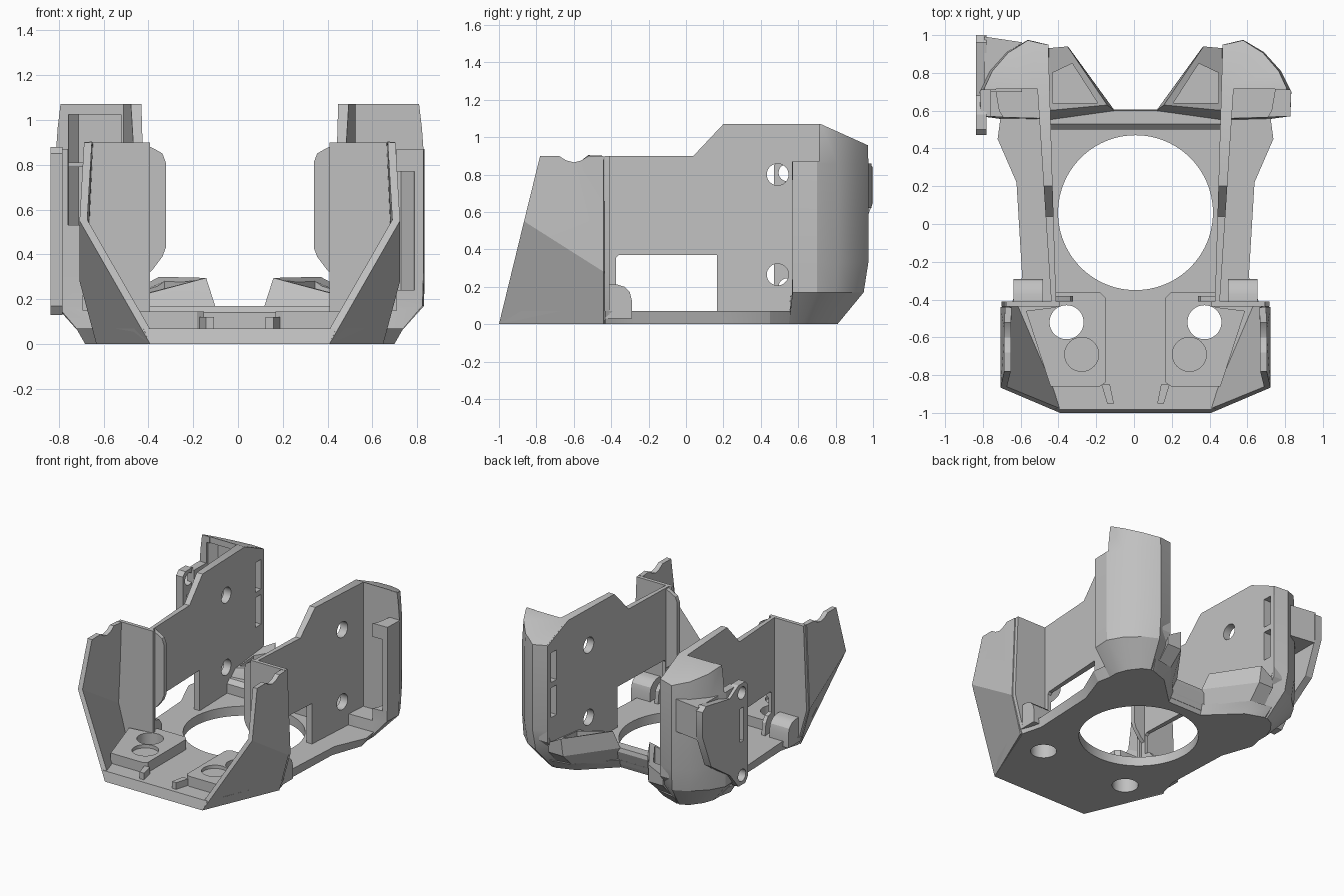
import bpy, bmesh, math

cube = bpy.data.objects.get("Cube")
if cube:
    bpy.data.objects.remove(cube, do_unlink=True)

grey = bpy.data.materials.new("plain grey")
grey.use_nodes = True
grey.diffuse_color = (0.53, 0.53, 0.53, 1)
grey.node_tree.nodes["Principled BSDF"].inputs["Base Color"].default_value = (0.53, 0.53, 0.53, 1)

MID = 0.008  # x of the symmetry plane; the plate on one side shifts it off zero


def make(name, verts, faces):
    bm = bmesh.new()
    vs = [bm.verts.new((x + MID, y, z)) for x, y, z in verts]
    for f in faces:
        bm.faces.new([vs[i] for i in f])
    bm.normal_update()
    bmesh.ops.recalc_face_normals(bm, faces=bm.faces)
    bmesh.ops.triangulate(bm, faces=[f for f in bm.faces if len(f.verts) > 4])
    bmesh.ops.recalc_face_normals(bm, faces=bm.faces)
    me = bpy.data.meshes.new(name)
    bm.to_mesh(me)
    bm.free()
    me.materials.append(grey)
    ob = bpy.data.objects.new(name, me)
    bpy.context.collection.objects.link(ob)
    return ob


def loft(name, layers):
    """Solid skinned through rings of 3D points."""
    n = len(layers[0])
    verts = [p for ring in layers for p in ring]
    faces = [tuple(range(n)), tuple(range((len(layers) - 1) * n, len(layers) * n))]
    for k in range(len(layers) - 1):
        for i in range(n):
            j = (i + 1) % n
            faces.append((k * n + i, k * n + j, (k + 1) * n + j, (k + 1) * n + i))
    return make(name, verts, faces)


def ring(poly, z, s=1):
    return [(s * x, y, z) for x, y in poly]


def prism(name, poly, z0, z1, s=1):
    return loft(name, [ring(poly, z0, s), ring(poly, z1, s)])


def box(name, x0, x1, y0, y1, z0, z1, s=1):
    return prism(name, [(x0, y0), (x1, y0), (x1, y1), (x0, y1)], z0, z1, s)


def side_prism(name, poly, x_in, x_out, s=1):
    """Extrude a (y, z) profile along x; x_in and x_out are functions of y."""
    return loft(name, [[(s * x_in(y), y, z) for y, z in poly],
                       [(s * x_out(y), y, z) for y, z in poly]])


def front_prism(name, poly, y0, y1, s=1):
    """Extrude an (x, z) profile along y."""
    return loft(name, [[(s * x, y, z) for x, z in poly] for y in (y0, y1)])


def disc(cx, cy, r, n=48):
    return [(cx + r * math.cos(2 * math.pi * i / n), cy + r * math.sin(2 * math.pi * i / n))
            for i in range(n)]


def apply_mod(ob, kind, **props):
    m = ob.modifiers.new("m", kind)
    for k, v in props.items():
        setattr(m, k, v)
    bpy.context.view_layer.objects.active = ob
    bpy.ops.object.modifier_apply(modifier=m.name)


def cut(ob, *cutters):
    for c in cutters:
        apply_mod(ob, 'BOOLEAN', object=c, operation='DIFFERENCE', solver='EXACT')
        bpy.data.objects.remove(c, do_unlink=True)


def mirrored(half):
    return half + [(-x, y) for x, y in reversed(half)]


# Floor plate with the large round opening and two small holes
low = [(0.4, -1), (0.63, -0.43), (0.59, -0.28), (0.61, 0.22), (0.69, 0.45),
       (0.66, 0.6), (0.6, 0.75), (0.5, 0.81), (0.36, 0.76), (0.14, 0.55)]
high = [(0.43, -0.983), (0.66, -0.43), (0.6, -0.28), (0.63, 0.22), (0.73, 0.45),
        (0.71, 0.6), (0.64, 0.79), (0.52, 0.86), (0.36, 0.83), (0.13, 0.58)]
floor = loft("floor_plate", [ring(mirrored(low), 0), ring(mirrored(high), 0.07)])
cut(floor, prism("c", disc(0, 0.06, 0.41, 96), -0.1, 0.2),
    prism("c", disc(0.365, -0.52, 0.09), -0.1, 0.2),
    prism("c", disc(-0.365, -0.52, 0.09), -0.1, 0.2))

# Raised bar across the back of the floor
bar = [[(-0.46, y0, z), (0.46, y0, z), (0.46, y1, z), (-0.46, y1, z)]
       for z, y0, y1 in ((0.03, 0.5, 0.565), (0.14, 0.5, 0.605), (0.17, 0.53, 0.6))]
loft("rear_bar", bar)


def wall_in(y):
    return 0.42 + 0.03 * (y + 0.43)


def wall_out(y):
    return 0.445 + 0.065 * (y + 0.43)


def inner(y):
    return 0.3


def outer(y):
    return 0.7


def slots(s):
    return [box("c", 0.3, 0.56, 0.85, 0.915, z0, z1, s) for z0, z1 in ((0.42, 0.64), (0.68, 0.9))]


for s, side in ((1, "left"), (-1, "right")):
    # Thin side wall with window, two screw holes and two rear slots
    wall = side_prism(side + "_wall",
                      [(-0.43, 0.03), (-0.43, 0.9), (0.04, 0.9), (0.2, 1.07), (0.72, 1.07),
                       (0.95, 0.965), (0.95, 0.25), (0.8, 0.03)], wall_in, wall_out, s)
    window = [(-0.29, 0.07), (0.165, 0.07), (0.165, 0.37), (-0.36, 0.37),
              (-0.375, 0.355), (-0.375, 0.21), (-0.33, 0.2), (-0.3, 0.16)]
    cut(wall, side_prism("c", window, inner, outer, s),
        side_prism("c", disc(0.49, 0.8, 0.058, 32), inner, outer, s),
        side_prism("c", disc(0.49, 0.265, 0.058, 32), inner, outer, s), *slots(s))

    # Thin upright flange with clipped corners at the front end of the wall
    front_prism(side + "_wall_flange",
                [(0.44, 0.29), (0.39, 0.33), (0.345, 0.39), (0.33, 0.43), (0.33, 0.81),
                 (0.345, 0.85), (0.38, 0.87), (0.44, 0.9)], -0.41, -0.38, s)

    # Front wing: folded outer skin and the cross wall behind it
    skin = [(0.4, -1, 0), (0.64, -0.44, 0), (0.715, -0.44, 0.28), (0.715, -0.866, 0.55),
            (0.69, -0.44, 0.9), (0.695, -0.52, 0.9), (0.695, -0.56, 0.875), (0.695, -0.6, 0.865),
            (0.695, -0.64, 0.875), (0.695, -0.68, 0.9), (0.695, -0.78, 0.9)]
    wing = make(side + "_wing", [(s * x, y, z) for x, y, z in skin],
                [(0, 1, 2, 3), (3, 2, 4, 5, 6, 7, 8, 9, 10)])
    facing = sum(p.normal.x for p in wing.data.polygons) * s
    apply_mod(wing, 'SOLIDIFY', thickness=0.035, offset=-1 if facing > 0 else 1)
    cross = [(0.4, 0.03), (0.64, 0.03), (0.71, 0.28), (0.685, 0.9), (0.4, 0.9)]
    front_prism(side + "_wing_cross_wall", cross, -0.437, -0.41, s)

    # Raised front block with a through hole and a shallow round seat
    block = prism(side + "_front_block",
                  [(0.16, -0.84), (0.19, -0.86), (0.45, -0.86), (0.58, -0.46),
                   (0.42, -0.44), (0.42, -0.36), (0.19, -0.36), (0.16, -0.39)], 0.05, 0.145, s)
    cut(block, prism("c", disc(0.365, -0.52, 0.09), -0.1, 0.3, s),
        prism("c", disc(0.285, -0.69, 0.09), 0.12, 0.3, s))

    # Small cheek flanking the middle of the front edge
    prism(side + "_front_cheek", [(0.115, -0.95), (0.15, -0.95), (0.18, -0.85), (0.135, -0.85)],
          0.05, 0.12, s)

    # Rounded tab beside the window
    tab = [(-0.43, 0.03), (-0.29, 0.03), (-0.29, 0.13), (-0.3, 0.17), (-0.33, 0.2),
           (-0.37, 0.213), (-0.43, 0.213)]
    side_prism(side + "_tab", tab, lambda y: 0.49, lambda y: 0.645, s)

    # Rear corner lobe: chamfered base, rounded outer shell, sloping top
    r0 = [(0.46, 0.55), (0.46, 0.78), (0.52, 0.81), (0.58, 0.78), (0.64, 0.7), (0.67, 0.62), (0.67, 0.55)]
    r1 = [(0.46, 0.56), (0.45, 0.9), (0.56, 0.95), (0.66, 0.9), (0.765, 0.8), (0.822, 0.7), (0.815, 0.57)]
    r2 = [(0.46, 0.56), (0.465, 0.95), (0.57, 0.975), (0.68, 0.91), (0.77, 0.81), (0.825, 0.7), (0.82, 0.57)]
    r3 = [(0.46, 0.56), (0.47, 0.95), (0.57, 0.97), (0.67, 0.905), (0.755, 0.81), (0.8, 0.72), (0.8, 0.57)]
    lobe = loft(side + "_rear_lobe",
                [ring(r0, 0, s), ring(r1, 0.17, s), ring(r2, 0.33, s), ring(r2, 0.86, s), ring(r3, 1.07, s)])
    if s > 0:
        pocket = prism("c", [(0.7, 0.4), (0.785, 0.4), (0.775, 0.73), (0.72, 0.8), (0.7, 0.8)], 0.24, 0.77, s)
    else:
        pocket = prism("c", [(0.53, 0.4), (0.77, 0.4), (0.765, 0.73), (0.72, 0.78), (0.53, 0.78)], 0.53, 1.025, s)
    cut(lobe, box("c", 0.3, 1, 0.4, 0.71, 0.87, 1.3, s),
        side_prism("c", [(0.72, 1.07), (1.1, 0.899), (1.1, 1.3), (0.72, 1.3)],
                   lambda y: 0.3, lambda y: 1, s),
        prism("c", [(0.51, 0.4), (0.6, 0.4), (0.72, 0.6), (0.74, 0.715), (0.51, 0.715)], 0.15, 1.3, s),
        pocket, *slots(s))

    # Angled air duct between lobe and rear bar
    d0 = [(0.14, 0.53), (0.36, 0.76), (0.47, 0.78), (0.47, 0.53)]
    d1 = [(0.11, 0.6), (0.35, 0.93), (0.47, 0.93), (0.47, 0.55)]
    d2 = [(0.15, 0.63, 0.295), (0.36, 0.94, 0.3), (0.47, 0.93, 0.24), (0.47, 0.6, 0.21)]
    duct = loft(side + "_duct", [ring(d0, 0.01, s), ring(d1, 0.17, s),
                                 [(s * x, y, z) for x, y, z in d2]])
    cut(duct, prism("c", [(0.2, 0.64), (0.335, 0.85), (0.44, 0.8), (0.44, 0.64)], 0.12, 0.5, s))

# Shelf inside the open right lobe
box("right_lobe_shelf", 0.6, 0.765, 0.7, 0.77, 0.79, 0.81, -1)

# Mounting plate with lug holes on the right lobe
plate = side_prism("mounting_plate",
                   [(0.47, 0.85), (0.5, 0.88), (0.58, 0.88), (0.68, 0.82), (0.96, 0.87), (1.0, 0.84),
                    (1.0, 0.65), (0.9, 0.4), (0.68, 0.25), (0.58, 0.13), (0.5, 0.13), (0.47, 0.17)],
                   lambda y: 0.79, lambda y: 0.845, -1)
ins, outs = (lambda y: 0.75), (lambda y: 0.9)
cut(plate, side_prism("c", disc(0.54, 0.81, 0.045, 24), ins, outs, -1),
    side_prism("c", disc(0.54, 0.2, 0.045, 24), ins, outs, -1),
    side_prism("c", [(0.52, 0.45), (0.56, 0.45), (0.56, 0.7), (0.52, 0.7)], ins, outs, -1))
prism("mounting_plate_web", [(0.8, 0.75), (0.8, 0.992), (0.6, 0.962), (0.7, 0.88)], 0.62, 0.86, -1)

# Smooth curved surfaces, keep creases sharp
bpy.ops.object.select_all(action='DESELECT')
for ob in bpy.context.scene.objects:
    if ob.type == 'MESH':
        ob.select_set(True)
        bpy.context.view_layer.objects.active = ob
bpy.ops.object.shade_smooth_by_angle(angle=math.radians(28))
